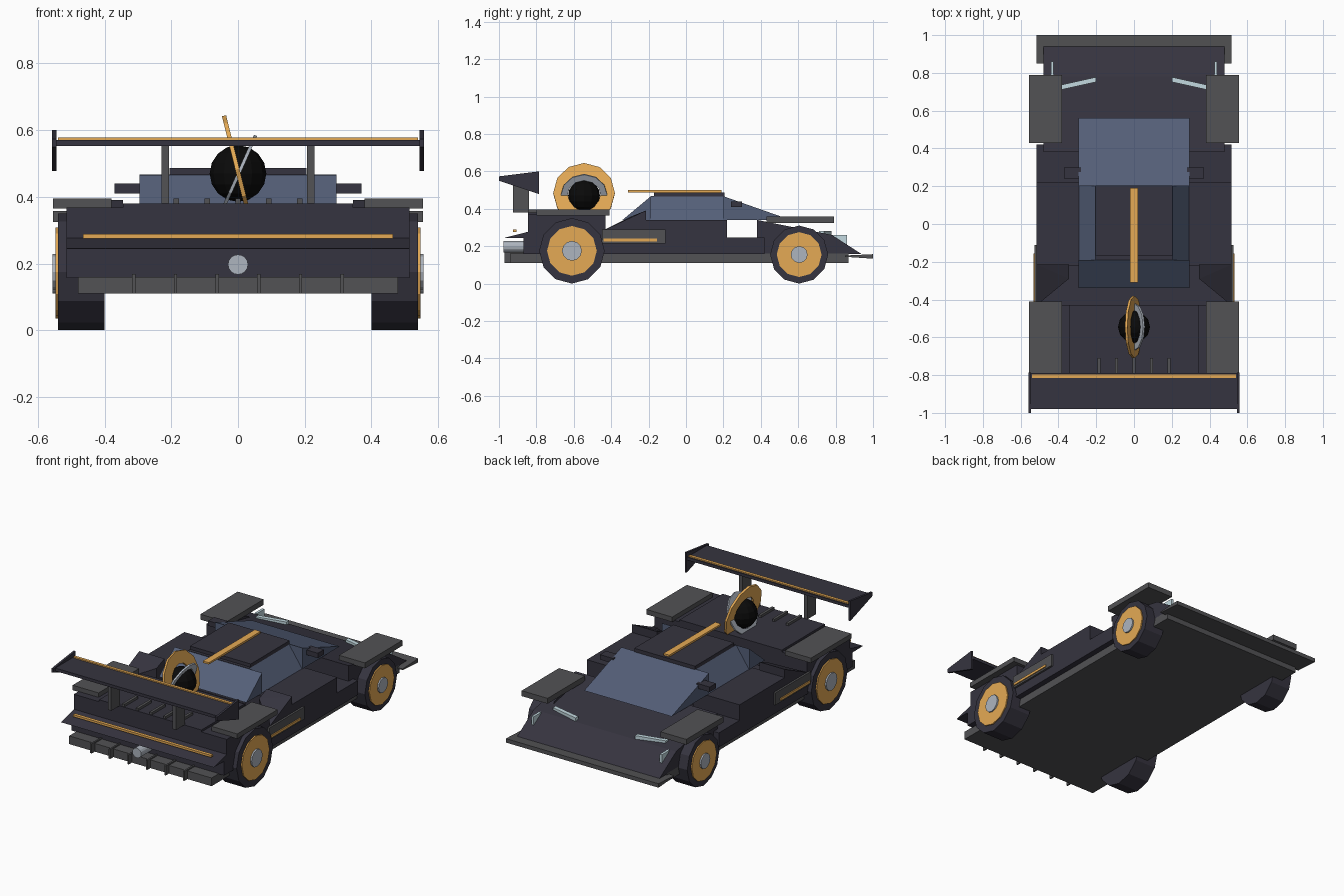
import bpy, bmesh
from math import radians, sin, cos, pi
from mathutils import Matrix, Vector

if "Cube" in bpy.data.objects:
    bpy.data.objects.remove(bpy.data.objects["Cube"])


def material(name, rgb):
    m = bpy.data.materials.new(name)
    m.diffuse_color = (*rgb, 1)
    m.use_nodes = True
    m.node_tree.nodes["Principled BSDF"].inputs["Base Color"].default_value = m.diffuse_color
    return m


BODY = material("dark_body", (0.036, 0.034, 0.05))
GREY = material("carbon_grey", (0.085, 0.085, 0.09))
GLASS = material("glass_blue", (0.09, 0.115, 0.19))
ORANGE = material("orange", (0.78, 0.40, 0.09))
SILVER = material("silver", (0.42, 0.46, 0.52))
LAMP = material("lamp", (0.55, 0.70, 0.75))
BLACK = material("black", (0.003, 0.003, 0.003))


def finish(name, bm, mat):
    bmesh.ops.recalc_face_normals(bm, faces=bm.faces)
    mesh = bpy.data.meshes.new(name)
    bm.to_mesh(mesh)
    bm.free()
    mesh.materials.append(mat)
    ob = bpy.data.objects.new(name, mesh)
    bpy.context.collection.objects.link(ob)
    return ob


def hull(name, points, mat):
    """Convex solid around a few points."""
    bm = bmesh.new()
    for p in points:
        bm.verts.new(p)
    bmesh.ops.convex_hull(bm, input=bm.verts)
    bmesh.ops.dissolve_limit(bm, angle_limit=0.01, verts=bm.verts, edges=bm.edges)
    return finish(name, bm, mat)


def box(name, x, y, z, mat):
    return hull(name, [(a, b, c) for a in x for b in y for c in z], mat)


def prism(name, profile, x, mat):
    """Side (y, z) profile extruded between two x values."""
    return hull(name, [(a, p, q) for a in x for p, q in profile], mat)


def disc(name, x, y, z, r, mat, sides=12):
    """Solid disc with its axis along x."""
    ring = [(y + r * sin(2 * pi * i / sides), z + r * cos(2 * pi * i / sides)) for i in range(sides)]
    return prism(name, ring, x, mat)


def ring(name, center, r_in, r_out, thick, tilt, mat, sides=12):
    """Flat annulus facing x, tilted about y."""
    bm = bmesh.new()
    loops = []
    for r, x in ((r_in, -thick), (r_out, -thick), (r_out, thick), (r_in, thick)):
        loops.append([bm.verts.new((x / 2, r * sin(2 * pi * i / sides), r * cos(2 * pi * i / sides)))
                      for i in range(sides)])
    for k in range(4):
        a, b = loops[k], loops[(k + 1) % 4]
        for i in range(sides):
            j = (i + 1) % sides
            bm.faces.new((a[i], a[j], b[j], b[i]))
    bm.transform(Matrix.Translation(Vector(center)) @ Matrix.Rotation(radians(tilt), 4, 'Y'))
    return finish(name, bm, mat)


# Lower body
box("floor_slab", (-.48, .48), (-.94, .87), (.11, .16), GREY)
box("main_hull", (-.515, .515), (-.87, .42), (.157, .245), BODY)
prism("nose", [(.38, .157), (.38, .34), (.78, .26), (.94, .157)], (-.48, .48), BODY)
prism("front_splitter", [(.85, .143), (.85, .15), (1, .133), (1, .157)], (-.515, .515), GREY)

# Rear deck
box("engine_deck", (-.345, .345), (-.845, -.43), (.24, .38), BODY)
prism("tail_lip", [(-.84, .243), (-.84, .278), (-.97, .245)], (-.515, .515), BODY)
box("tail_light_bar", (-.465, .465), (-.925, -.905), (.275, .288), ORANGE)
for i in range(5):
    x = (i - 2) * .0925
    box("deck_rib", (x - .008, x + .008), (-.84, -.71), (.378, .395), GREY)
for i in range(6):
    x = (i - 2.5) * .125
    box("diffuser_fin", (x - .005, x + .005), (-.97, -.85), (.11, .168), GREY)
bm = bmesh.new()
bmesh.ops.create_cone(bm, cap_ends=True, segments=16, radius1=.03, radius2=.03, depth=.11)
bm.transform(Matrix.Translation((0, -.92, .197)) @ Matrix.Rotation(pi / 2, 4, 'X'))
finish("exhaust", bm, SILVER)

# Canopy
prism("windshield", [(.2, .34), (.2, .467), (.56, .34)], (-.295, .295), GLASS)
prism("rear_window", [(-.34, .34), (-.19, .34), (-.19, .465)], (-.295, .295), GLASS)
box("roof", (-.205, .205), (-.19, .2), (.24, .467), BODY)
box("roof_panel", (-.205, .205), (-.17, .205), (.465, .487), BODY)
box("roof_stripe", (-.02, .02), (-.31, .19), (.488, .499), ORANGE)

# Paired side parts
for s in (-1, 1):
    def sx(a, b):
        return (s * a, s * b)
    box("sidepod", sx(.2, .515), (-.22, .22), (.24, .34), BODY)
    hull("side_window", [(s * x, y, z) for y in (-.19, .2)
                         for x, z in ((.2, .335), (.295, .335), (.205, .465), (.2, .465))], GLASS)
    hull("side_scoop", [(s * .345, -.215, .24), (s * .515, -.215, .24), (s * .345, -.215, .39),
                        (s * .515, -.215, .39), (s * .345, -.29, .24), (s * .345, -.29, .36),
                        (s * .515, -.43, .24), (s * .515, -.43, .29)], BODY)
    box("mirror", sx(.28, .37), (.24, .30), (.41, .44), BODY)
    box("side_skirt_box", sx(.49, .527), (-.45, -.11), (.215, .29), GREY)
    box("side_stripe", sx(.52, .533), (-.44, -.155), (.226, .241), ORANGE)

    # Fenders
    box("rear_fender", sx(.345, .515), (-.845, -.43), (.24, .368), BODY)
    box("rear_fender_cap", sx(.38, .555), (-.80, -.41), (.365, .395), GREY)
    box("front_fender_cap", sx(.38, .555), (.43, .79), (.325, .358), GREY)

    # Lamps
    hull("headlight", [(s * x, y + d, z) for x, y in ((.2, .765), (.38, .725))
                       for d in (-.013, .013) for z in (.255, .282)], LAMP)
    box("lamp_bracket", sx(.425, .44), (.79, .86), (.21, .26), LAMP)
    box("lamp_post", sx(.43, .435), (.77, .80), (.21, .26), LAMP)

    # Wheels
    for end, y, r, rim, cap, x in (("rear", -.61, .175, .133, .053, .40),
                                   ("front", .605, .155, .12, .045, .41)):
        disc(end + "_tire", sx(x, .54), y, r, r, BODY)
        disc(end + "_rim", sx(.52, .547), y, r, rim, ORANGE)
        disc(end + "_hub", sx(.52, .556), y, r, cap, SILVER)

    # Wing supports
    box("wing_strut", sx(.207, .23), (-.925, -.84), (.38, .555), GREY)
    prism("wing_endplate", [(-.785, .60), (-.785, .478), (-1, .55), (-1, .573), (-.9, .575)],
          sx(.545, .558), BODY)

# Rear wing
box("wing_plane", (-.55, .55), (-.98, -.79), (.553, .571), BODY)
box("wing_stripe", (-.54, .54), (-.815, -.797), (.567, .578), ORANGE)

# Orb with two tilted rings
bm = bmesh.new()
bmesh.ops.create_uvsphere(bm, u_segments=12, v_segments=8, radius=.085)
bm.transform(Matrix.Translation((0, -.545, .47)))
finish("orb", bm, BLACK)
ring("orange_ring", (-.002, -.545, .483), .09, .165, .013, -14, ORANGE)
ring("silver_ring", (.002, -.545, .47), .09, .125, .01, 24, SILVER)
